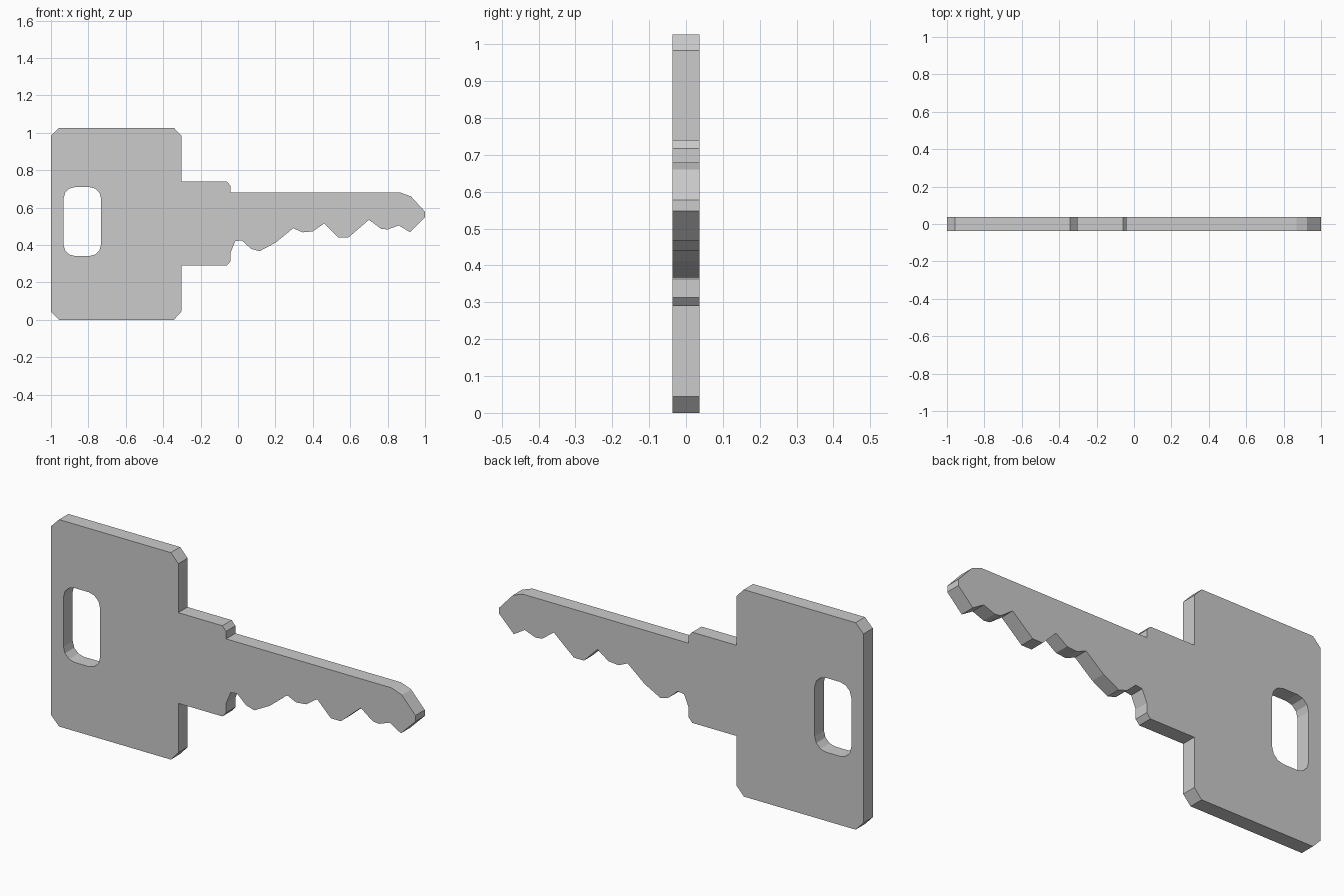
import bpy, bmesh
from math import pi, sin, cos

if "Cube" in bpy.data.objects:
    bpy.data.objects.remove(bpy.data.objects["Cube"])

HALF_THICK = 0.0365

# Bow, collar and blade outline (x, z), clockwise from lower left
outline = [
    (-1, .045), (-1, .983), (-.957, 1.027), (-.343, 1.027), (-.302, .983),
    (-.302, .74), (-.06, .74), (-.04, .717), (-.04, .68),
    (.87, .68), (.925, .66), (1, .578), (1, .548),
    # teeth, from tip back to collar
    (.92, .468), (.86, .505), (.80, .483), (.765, .487), (.70, .535),
    (.59, .44), (.535, .44), (.46, .515), (.40, .473), (.345, .468),
    (.295, .49), (.20, .412), (.115, .367), (.07, .38), (.02, .425),
    (-.015, .42), (-.04, .36), (-.04, .313), (-.06, .29),
    (-.302, .29), (-.302, .045), (-.343, 0), (-.957, 0),
]


def rounded_rect(x0, x1, z0, z1, r, steps=3):
    corners = [(x1 - r, z1 - r), (x0 + r, z1 - r), (x0 + r, z0 + r), (x1 - r, z0 + r)]
    return [(cx + r * cos(pi / 2 * (q + i / steps)), cz + r * sin(pi / 2 * (q + i / steps)))
            for q, (cx, cz) in enumerate(corners) for i in range(steps + 1)]


# Flat filled curve with a slot, extruded both ways
curve = bpy.data.curves.new("key", 'CURVE')
curve.dimensions = '2D'
curve.fill_mode = 'BOTH'
curve.extrude = HALF_THICK
for pts in (outline, rounded_rect(-.933, -.732, .341, .71, .062)):
    spline = curve.splines.new('POLY')
    spline.points.add(len(pts) - 1)
    for p, (x, z) in zip(spline.points, pts):
        p.co = (x, z, 0, 1)
    spline.use_cyclic_u = True

key = bpy.data.objects.new("key", curve)
bpy.context.collection.objects.link(key)
key.rotation_euler.x = pi / 2
bpy.context.view_layer.objects.active = key
key.select_set(True)
bpy.ops.object.convert(target='MESH')
bpy.ops.object.transform_apply(rotation=True)

# Weld caps to sides and keep faces flat
key = bpy.context.object
bm = bmesh.new()
bm.from_mesh(key.data)
bmesh.ops.remove_doubles(bm, verts=bm.verts, dist=1e-4)
bmesh.ops.recalc_face_normals(bm, faces=bm.faces)
for f in bm.faces:
    f.smooth = False
bm.to_mesh(key.data)
bm.free()
